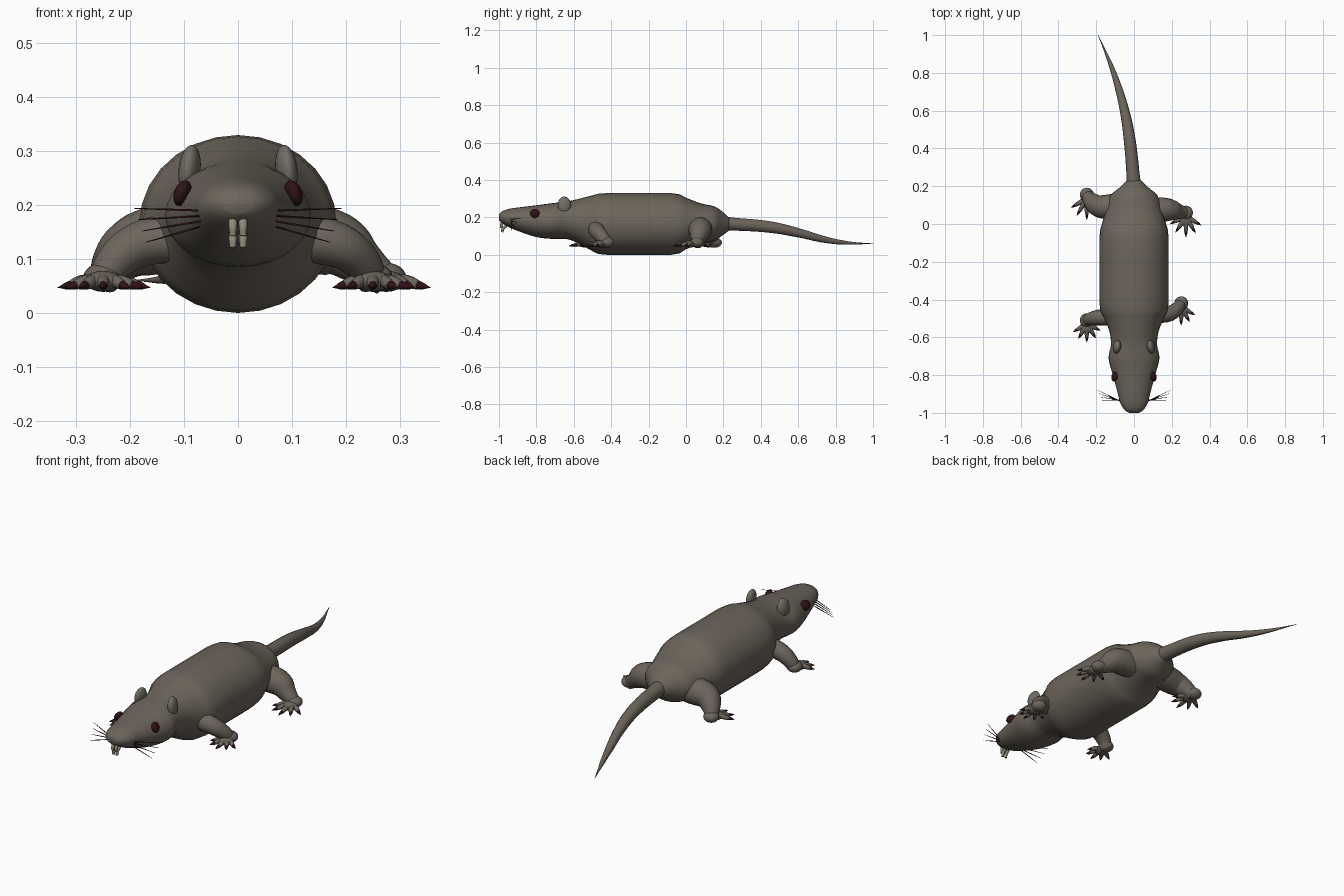
import bpy, bmesh
from math import sin, cos, pi, radians
from mathutils import Vector

cube = bpy.data.objects.get("Cube")
if cube:
    bpy.data.objects.remove(cube, do_unlink=True)


def material(name, rgb):
    m = bpy.data.materials.new(name)
    m.use_nodes = True
    m.diffuse_color = (*rgb, 1)
    m.node_tree.nodes["Principled BSDF"].inputs["Base Color"].default_value = (*rgb, 1)
    return m


FUR = material("grey_brown_fur", (0.15, 0.13, 0.105))
EAR = material("ear_skin", (0.17, 0.155, 0.13))
DARK = material("dark_red", (0.03, 0.006, 0.008))
TOOTH = material("tooth_ivory", (0.28, 0.26, 0.2))


def finish(name, mat, angle=60):
    obj = bpy.context.object
    obj.name = obj.data.name = name
    obj.data.materials.clear()
    obj.data.materials.append(mat)
    bpy.ops.object.shade_smooth_by_angle(angle=radians(angle))
    return obj


def activate(obj):
    bpy.context.collection.objects.link(obj)
    bpy.ops.object.select_all(action='DESELECT')
    obj.select_set(True)
    bpy.context.view_layer.objects.active = obj


def tubes(name, paths, mat, sides=3, smooth=6):
    """Tapered round tubes; each path is a list of (x, y, z, radius)."""
    cu = bpy.data.curves.new(name, 'CURVE')
    cu.dimensions = '3D'
    cu.bevel_depth = 1
    cu.bevel_resolution = sides
    cu.use_fill_caps = True
    cu.resolution_u = smooth
    for path in paths:
        sp = cu.splines.new('BEZIER')
        sp.radius_interpolation = 'CARDINAL'
        sp.bezier_points.add(len(path) - 1)
        for bp, (x, y, z, r) in zip(sp.bezier_points, path):
            bp.co = (x, y, z)
            bp.radius = r
            bp.handle_left_type = bp.handle_right_type = 'AUTO'
    activate(bpy.data.objects.new(name, cu))
    bpy.ops.object.convert(target='MESH')
    return finish(name, mat)


def ball(name, loc, size, mat, rot=(0, 0, 0)):
    bpy.ops.mesh.primitive_uv_sphere_add(segments=20, ring_count=12, location=loc, rotation=rot)
    bpy.context.object.scale = size
    return finish(name, mat)


# Head and trunk profile: y, half width, bottom, top
profile = [
    (-1.0, .025, .185, .215), (-.985, .05, .17, .232), (-.95, .072, .15, .245),
    (-.9, .085, .128, .253), (-.8, .112, .095, .265), (-.71, .135, .085, .277),
    (-.64, .122, .085, .285), (-.57, .13, .06, .3), (-.5, .157, .02, .318),
    (-.42, .183, 0, .33), (-.08, .183, 0, .33), (0, .17, .03, .305),
    (.08, .145, .06, .275), (.15, .125, .075, .26), (.19, .08, .1, .235),
    (.23, .038, .13, .2)]


def spline_point(i, t):
    """Smooth blend between stations, kept within their limits."""
    a, b, c, d = (profile[min(max(i + k, 0), len(profile) - 1)] for k in (-1, 0, 1, 2))
    out = []
    for p, q, r, s in zip(a, b, c, d):
        v = q + t / 2 * (r - p + t * (2 * p - 5 * q + 4 * r - s + t * (3 * (q - r) + s - p)))
        out.append(min(max(v, min(q, r)), max(q, r)))
    return out


def make_body(sides=28):
    bm = bmesh.new()
    stations = [spline_point(i, t / 3) for i in range(len(profile) - 1) for t in range(3)]
    rings = []
    for y, w, low, high in stations + [profile[-1]]:
        mid, h = (low + high) / 2, (high - low) / 2
        rings.append([bm.verts.new((w * cos(2 * pi * k / sides), y, mid + h * sin(2 * pi * k / sides)))
                      for k in range(sides)])
    for r, s in zip(rings, rings[1:]):
        for k in range(sides):
            n = (k + 1) % sides
            bm.faces.new((r[k], r[n], s[n], s[k]))
    bm.faces.new(rings[0])
    bm.faces.new(rings[-1])
    bmesh.ops.recalc_face_normals(bm, faces=bm.faces)
    me = bpy.data.meshes.new("body")
    bm.to_mesh(me)
    bm.free()
    activate(bpy.data.objects.new("body", me))
    finish("body", FUR)


make_body()

# Tail, curling to the right at its tip
tubes("tail", [[(0, .18, .168, .04), (-.005, .26, .164, .035), (-.025, .46, .147, .031),
                (-.05, .6, .118, .025), (-.088, .74, .082, .018), (-.13, .86, .064, .01),
                (-.19, 1.0, .06, .001)]], FUR, sides=5)


def make_leg(name, side, hip_y, heel, thigh, reach):
    hx, hy = heel
    # Limb from inside the trunk to the heel
    limb = [(.09, hip_y, .14, thigh * 1.1), (.185, hip_y, .126, thigh),
            (.228, (hip_y + hy) / 2, .095, thigh * .45 + .017), (hx, hy, .06, .03)]
    tubes(name + "_leg", [[(side * x, y, z, r) for x, y, z, r in limb]], FUR, sides=6)
    # Foot
    ball(name + "_heel", (side * hx, hy, .066), (.037, .037, .027), FUR)
    ball(name + "_paw", (side * hx, hy - .035, .059), (.036, .036, .019), FUR)
    # Five spread toes with dark claws
    toes, claws = [], []
    for angle in (-65, -33, 0, 30, 60):
        a = radians(angle)
        length = reach * (1 - abs(angle) / 400)

        def at(f, z, r):
            return (side * (hx + f * length * sin(a)), hy - .02 - f * length * cos(a), z, r)
        toes.append([at(.1, .06, .012), at(.45, .059, .012), at(.7, .052, .009), at(.78, .05, .003)])
        claws.append([at(.62, .053, .005), at(.76, .051, .008), at(1, .047, .0005)])
    tubes(name + "_toes", toes, FUR, smooth=4)
    tubes(name + "_claws", claws, DARK, sides=2, smooth=3)


make_leg("front_left", 1, -.475, (.25, -.42), .042, .098)
make_leg("front_right", -1, -.495, (.25, -.51), .042, .098)
make_leg("rear_left", 1, .075, (.275, .06), .06, .112)
make_leg("rear_right", -1, .095, (.25, .155), .06, .115)

for side, label in ((1, "left"), (-1, "right")):
    # Ears and eyes
    ball(label + "_ear", (side * .09, -.65, .266), (.02, .036, .046), EAR, (0, -side * .12, side * .15))
    ball(label + "_eye", (side * .103, -.808, .222), (.015, .026, .025), DARK, (0, -side * .35, side * .2))
    # Whiskers
    whiskers = []
    for k in range(4):
        root = Vector((side * .07, -.94 + .003 * k, .19 - .01 * k))
        tip = Vector((side * (.192 - .007 * k), -.88 - .018 * k, .194 - .021 * k))
        whiskers.append([(*root, .0022), (*root.lerp(tip, .5), .0018), (*tip, .0008)])
    tubes(label + "_whiskers", whiskers, DARK, sides=1, smooth=2)
    # Upper and lower incisors
    x = side * .0095
    tubes(label + "_incisors", [
        [(x, -.975, .185, .008), (x, -.987, .16, .008), (x, -.988, .143, .006)],
        [(x, -.96, .155, .007), (x, -.978, .14, .008), (x, -.982, .121, .006)]], TOOTH, sides=2)
